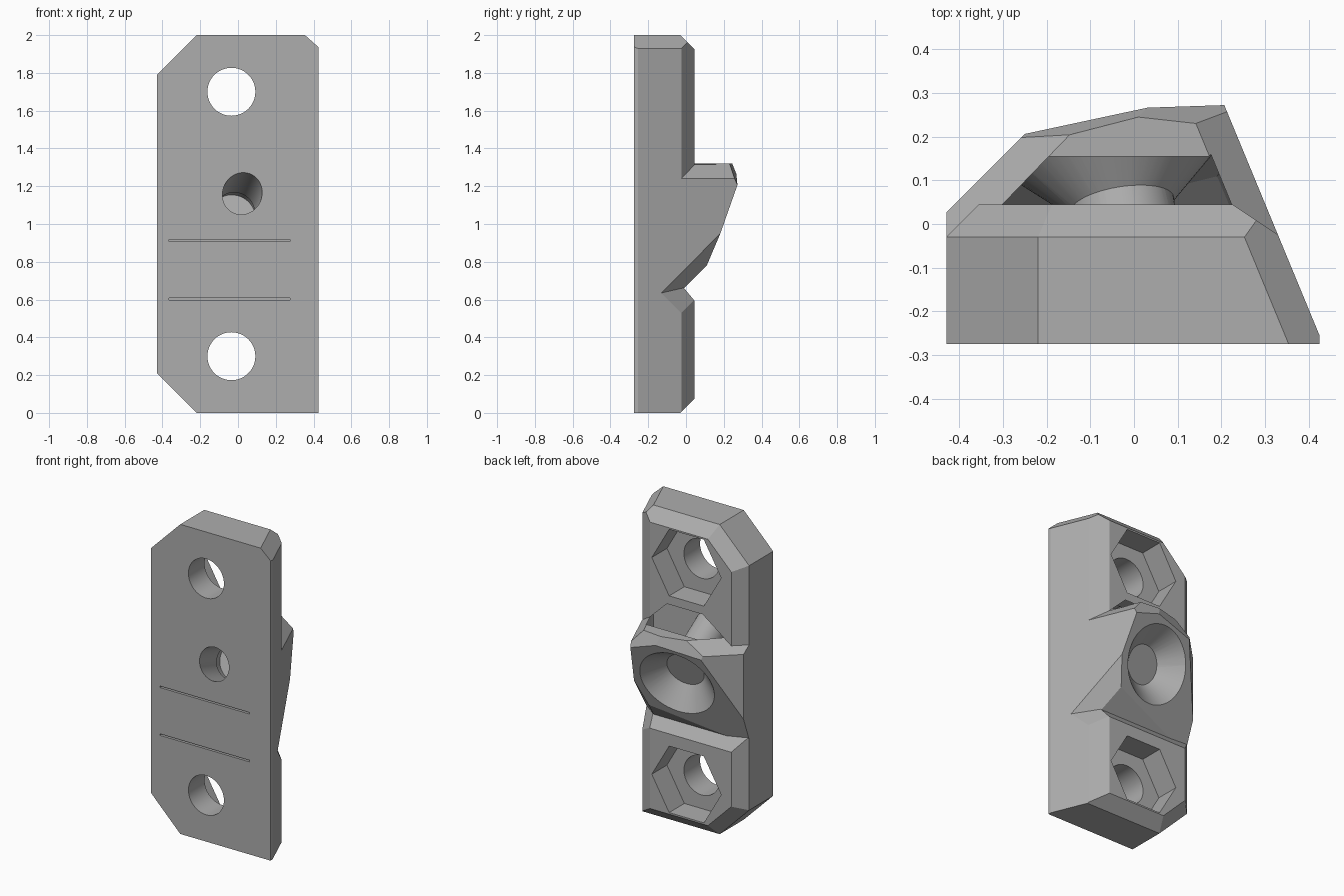
import bpy, bmesh, math
from mathutils import Vector, Matrix

if "Cube" in bpy.data.objects:
    bpy.data.objects.remove(bpy.data.objects["Cube"], do_unlink=True)

grey = bpy.data.materials.new("plain grey")
grey.use_nodes = True
grey.diffuse_color = (0.42, 0.42, 0.42, 1)
grey.node_tree.nodes["Principled BSDF"].inputs["Base Color"].default_value = (0.42, 0.42, 0.42, 1)


def finish(name, bm):
    bmesh.ops.recalc_face_normals(bm, faces=bm.faces)
    mesh = bpy.data.meshes.new(name)
    bm.to_mesh(mesh)
    bm.free()
    mesh.materials.append(grey)
    obj = bpy.data.objects.new(name, mesh)
    bpy.context.collection.objects.link(obj)
    return obj


def block(name, planes):
    """Convex solid: a big cube trimmed by (point, outward normal) planes."""
    bm = bmesh.new()
    bmesh.ops.create_cube(bm, size=6)
    for point, normal in planes:
        cut = bmesh.ops.bisect_plane(bm, geom=bm.verts[:] + bm.edges[:] + bm.faces[:], dist=1e-5,
                                     plane_co=point, plane_no=Vector(normal).normalized(),
                                     clear_outer=True)
        edges = [e for e in cut["geom_cut"] if isinstance(e, bmesh.types.BMEdge)]
        if edges:
            bmesh.ops.holes_fill(bm, edges=[e for e in edges if e.is_boundary])
    bmesh.ops.remove_doubles(bm, verts=bm.verts, dist=1e-4)
    return finish(name, bm)


def rod(name, start, end, r1, r2, sides=48):
    """Cylinder, cone or prism between two points."""
    start, end = Vector(start), Vector(end)
    axis = end - start
    turn = Vector((0, 0, 1)).rotation_difference(axis.normalized()).to_matrix().to_4x4()
    bm = bmesh.new()
    bmesh.ops.create_cone(bm, cap_ends=True, segments=sides, radius1=r1, radius2=r2,
                          depth=axis.length, matrix=Matrix.Translation((start + end) / 2) @ turn)
    return finish(name, bm)


def combine(target, tool, operation):
    mod = target.modifiers.new(operation.lower(), "BOOLEAN")
    mod.operation = operation
    mod.solver = "EXACT"
    mod.object = tool
    bpy.context.view_layer.objects.active = target
    bpy.ops.object.modifier_apply(modifier=mod.name)
    bpy.data.objects.remove(tool, do_unlink=True)


# Plate outline, with a slanted right side and chamfered corners
FRONT, BACK = -0.275, 0.045
slant = [((0.425, -0.255, 0), (0.532, 0.22, 0)), ((0.425, 0, 0), (1, 0, 0)),
         ((-0.43, 0, 0), (-1, 0, 0))]
outline = slant + [
    ((0, FRONT, 0), (0, -1, 0)), ((0, 0, 2), (0, 0, 1)), ((0, 0, 0), (0, 0, -1)),
    ((-0.43, 0, 1.79), (-1, 0, 1)), ((-0.43, 0, 0.21), (-1, 0, -1)),
    ((0.425, -0.255, 1.93), (0.532, 0.22, 0.6))]
back_edges = [
    ((0, BACK, 0), (0, 1, 0)), ((-0.43, -0.03, 0), (-1, 1, 0)),
    ((0, -0.03, 2), (0, 1, 1)), ((0, -0.03, 0), (0, 1, -1)),
    ((-0.43, -0.03, 1.79), (-0.7, 1, 0.7)), ((-0.43, -0.03, 0.21), (-0.7, 1, -0.7)),
    ((0.33, -0.025, 0), (0.07, 0.105, 0))]
notch = (0.373, -0.13, 0.635)

body = block("clamp_body", outline + [((0, -0.13, 0), (0, 1, 0))])
lower = block("lower_plate", outline + back_edges + [
    ((0, -0.01, 0.66), (0, 0.77, 0.64)), (notch, (0.121, 0.116, 0.066))])
upper = block("upper_plate", outline + back_edges + [((0, 0, 1.1), (0, 0, -1))])

# Raised hub carrying the tilted screw hole
axis = Vector((-0.145, 0.92, -0.345)).normalized()
shoulders = [((0.33, -0.025, 1.24), (0.551, 0.228, 0.569)),
             ((-0.43, 0.03, 1.237), (-0.229, 0.221, 0.315))]
hub = block("hub", slant + shoulders + [
    ((0, -0.2, 0), (0, -1, 0)),
    ((0.205, 0.277, 1.22), axis),
    ((0, 0.11, 0.78), (0, 1, -1)),
    (notch, (0.307, 0.394, -0.265)),
    ((-0.43, 0.027, 0), (-1, 1, 0)),
    ((0, 0, 1.32), (0, 0, 1)),
    ((0.01, 0.245, 1.32), (-0.28, 1.085, 0.319)),
    ((0.01, 0.245, 1.32), (0.12, 1.08, 0.47))])
ramp = block("hub_ramp", slant + shoulders + [
    ((0, 0.155, 1.32), (0, 1, 1)), ((0, 0, 1.315), (0, 0, -1)), ((0, -0.1, 0), (0, -1, 0))])
for part in (lower, upper, hub, ramp):
    combine(body, part, "UNION")

# Bolt holes with hexagonal nut pockets
for z in (0.3, 1.7):
    combine(body, rod("bolt_hole", (-0.035, -0.5, z), (-0.035, 0.2, z), 0.127, 0.127), "DIFFERENCE")
    pocket = rod("nut_pocket", (0, -0.1, 0), (0, 0.1, 0), 0.248, 0.248, 6)
    # Turn the hexagon so that two corners point sideways
    tip = max(pocket.data.vertices, key=lambda v: v.co.x).co
    turn = 0 if abs(tip.z) < 0.01 else math.radians(30)
    pocket.data.transform(Matrix.Translation((-0.035, -0.01, z)) @ Matrix.Rotation(turn, 4, "Y"))
    combine(body, pocket, "DIFFERENCE")

# Tilted screw hole: bore, wider step and countersink
mouth = Vector((-0.045, 0.155, 1.0))
mouth += axis * (Vector((0.205, 0.277, 1.22)) - mouth).dot(axis)
for name, near, far, r1, r2 in (("bore", -0.8, -0.05, 0.104, 0.104),
                                ("step", -0.2, -0.05, 0.12, 0.12),
                                ("countersink", -0.12, 0.05, 0.12, 0.29)):
    combine(body, rod(name, mouth + axis * near, mouth + axis * far, r1, r2), "DIFFERENCE")

# Two thin slits in the front face
for z in (0.603, 0.912):
    slit = block("slit", [((-0.365, 0, 0), (-1, 0, 0)), ((0.275, 0, 0), (1, 0, 0)),
                          ((0, -0.4, 0), (0, -1, 0)), ((0, -0.19, 0), (0, 1, 0)),
                          ((0, 0, z - 0.005), (0, 0, -1)), ((0, 0, z + 0.005), (0, 0, 1))])
    combine(body, slit, "DIFFERENCE")

bpy.ops.object.select_all(action="DESELECT")
body.select_set(True)
bpy.context.view_layer.objects.active = body
bpy.ops.object.shade_smooth_by_angle(angle=math.radians(20))
